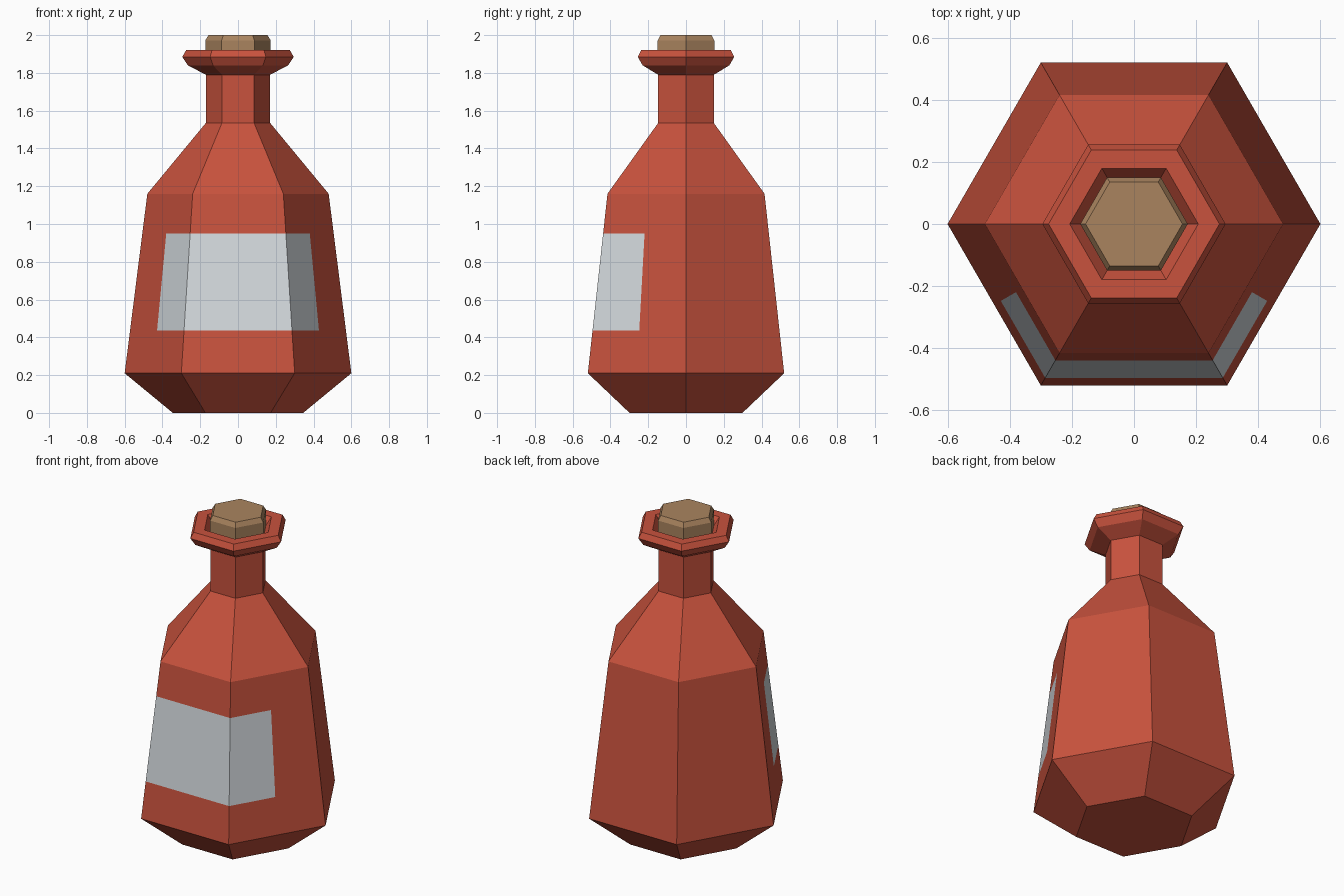
import bpy, bmesh, math
from mathutils import Vector

if "Cube" in bpy.data.objects:
    bpy.data.objects.remove(bpy.data.objects["Cube"])


def material(name, srgb):
    lin = [((c / 255 + 0.055) / 1.055) ** 2.4 for c in srgb]
    m = bpy.data.materials.new(name)
    m.diffuse_color = (*lin, 1)
    m.use_nodes = True
    m.node_tree.nodes["Principled BSDF"].inputs["Base Color"].default_value = m.diffuse_color
    return m


RED = material("red glass", (200, 82, 61))
LABEL = material("pale grey label", (212, 218, 222))
CORK = material("brown cork", (170, 132, 95))


def lathe(profile, sides=6):
    """Closed solid of stacked hexagon rings, given as (corner radius, z)."""
    bm = bmesh.new()
    rings = [[bm.verts.new((r * math.cos(math.tau * i / sides),
                            r * math.sin(math.tau * i / sides), z))
              for i in range(sides)] for r, z in profile]
    for a, b in zip(rings, rings[1:]):
        for i in range(sides):
            j = (i + 1) % sides
            bm.faces.new((a[i], a[j], b[j], b[i]))
    bm.faces.new(rings[0][::-1])
    bm.faces.new(rings[-1])
    return bm


def finish(bm, name, *mats):
    me = bpy.data.meshes.new(name)
    bm.normal_update()
    bm.to_mesh(me)
    bm.free()
    for m in mats:
        me.materials.append(m)
    ob = bpy.data.objects.new(name, me)
    bpy.context.collection.objects.link(ob)
    return ob


# Bottle: base, body, shoulder, neck, lip and recessed mouth
Z0, Z1 = 0.435, 0.95
bm = lathe([(0.345, 0), (0.6, 0.21), (0.48, 1.16), (0.17, 1.535),
            (0.17, 1.79), (0.265, 1.84), (0.295, 1.885), (0.275, 1.92),
            (0.207, 1.92), (0.17, 1.87)])


def cut(co, normal, keep):
    faces = [f for f in bm.faces if keep(f.calc_center_median())]
    edges = {e for f in faces for e in f.edges}
    verts = {v for f in faces for v in f.verts}
    bmesh.ops.bisect_plane(bm, geom=[*verts, *edges, *faces],
                           plane_co=co, plane_no=normal)


# Label: cut into the body, front face plus half of each neighbour
for z in (Z0, Z1):
    cut((0, 0, z), (0, 0, 1), lambda c: 0.25 < c.z < 1.15)
for s in (1, -1):
    cut((0, 0, 0), (s * 0.5, math.sqrt(0.75), 0),
        lambda c: Z0 < c.z < Z1 and c.y < -0.05 and c.x * s > 0.2)
front = Vector((0, -1))
for f in bm.faces:
    c = f.calc_center_median()
    if Z0 < c.z < Z1 and c.xy.length > 0.1 and c.xy.angle(front) < math.radians(60):
        f.material_index = 1
finish(bm, "bottle", RED, LABEL)

# Cork stopper with a chamfered top
finish(lathe([(0.173, 1.86), (0.173, 1.972), (0.156, 2.0)]), "cork", CORK)
